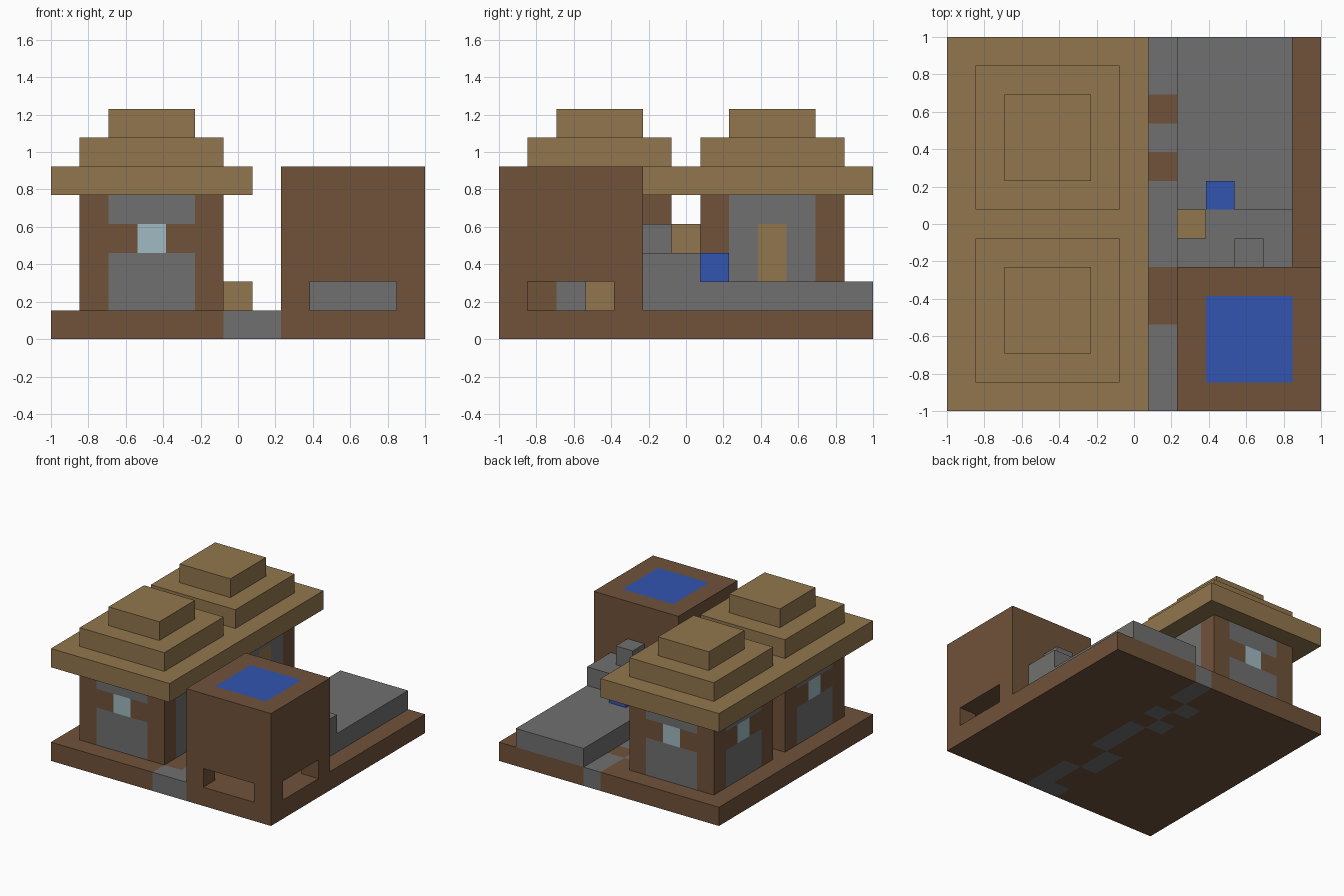
import bpy
import bmesh
from mathutils import Vector

if "Cube" in bpy.data.objects:
    bpy.data.objects.remove(bpy.data.objects["Cube"], do_unlink=True)

N = 13            # the village stands on a 13 x 13 plot of unit blocks
CELL = 2 / N


def material(name, rgb):
    mat = bpy.data.materials.new(name)
    mat.use_nodes = True
    mat.diffuse_color = (*rgb, 1)
    mat.node_tree.nodes["Principled BSDF"].inputs["Base Color"].default_value = (*rgb, 1)
    return mat


MATS = {
    "timber": material("brown timber", (0.162, 0.085, 0.042)),
    "stone": material("grey stone", (0.165, 0.163, 0.160)),
    "straw": material("tan straw", (0.285, 0.181, 0.075)),
    "water": material("blue water", (0.033, 0.091, 0.434)),
    "glass": material("pale blue glass", (0.35, 0.49, 0.54)),
}


def block(name, lo, hi, rule):
    """Box between two grid corners; rule is a colour or a function of the cell."""
    size = [b - a for a, b in zip(lo, hi)]
    plain = isinstance(rule, str)
    step = size if plain else (1, 1, 1)
    bm = bmesh.new()
    names = []
    for axis in range(3):
        u, v = (axis + 1) % 3, (axis + 2) % 3
        for end in (0, size[axis]):
            for a in range(0, size[u], step[u]):
                for b in range(0, size[v], step[v]):
                    corners = []
                    for da, db in ((0, 0), (1, 0), (1, 1), (0, 1)):
                        p = Vector(lo)
                        p[axis] += end
                        p[u] += a + da * step[u]
                        p[v] += b + db * step[v]
                        corners.append(bm.verts.new(
                            ((p.x - N / 2) * CELL, (p.y - N / 2) * CELL, p.z * CELL)))
                    face = bm.faces.new(corners if end else corners[::-1])
                    cell = [0, 0, 0]
                    cell[axis], cell[u], cell[v] = max(end - 1, 0), a, b
                    colour = rule if plain else rule(*cell)
                    if colour not in names:
                        names.append(colour)
                    face.material_index = names.index(colour)
    bmesh.ops.remove_doubles(bm, verts=bm.verts, dist=1e-4)
    mesh = bpy.data.meshes.new(name)
    bm.to_mesh(mesh)
    bm.free()
    for colour in names:
        mesh.materials.append(MATS[colour])
    obj = bpy.data.objects.new(name, mesh)
    bpy.context.collection.objects.link(obj)
    return obj


# Ground slab with a winding stone path
PATH = {6: (0, 3, 4, 8, 10), 7: (0, 1, 2, 5, 6, 7, 9, 11, 12)}
block("ground", (0, 0, 0), (N, N, 1),
      lambda i, j, k: "stone" if j in PATH.get(i, ()) else "timber")


# Hut walls: timber posts, stone panels, windows, and a door facing the path
def hut_wall(i, j, k):
    if i in (0, 4) and j in (0, 4):
        return "timber"
    along = j if i in (0, 4) else i
    if i == 4:
        return "straw" if along == 2 and k in (1, 2) else "stone"
    if k == 2:
        return "glass" if along == 2 else "timber"
    return "stone"


for side, y in (("front", 1), ("back", 7)):
    block(side + "_hut_walls", (1, y, 1), (6, y + 5, 5), hut_wall)
    block(side + "_hut_doorstep", (6, y + 2, 1), (7, y + 3, 2), "straw")
    block(side + "_roof_middle", (1, y, 6), (6, y + 5, 7), "straw")
    block(side + "_roof_cap", (2, y + 1, 7), (5, y + 4, 8), "straw")
block("shared_roof_eaves", (0, 0, 5), (7, N, 6), "straw")

# Water tower: four corner legs, open underneath, with a pool in the top
for x, side in ((8, "right"), (12, "left")):
    for y, end in ((0, "front"), (4, "back")):
        block(f"tower_{end}_{side}_leg", (x, y, 1), (x + 1, y + 1, 2), "timber")
block("water_tower", (8, 0, 2), (13, 5, 6),
      lambda i, j, k: "water" if k == 3 and 0 < i < 4 and 0 < j < 4 else "timber")

# Stone terrace with its raised step and small blocks
block("terrace", (8, 5, 1), (12, 13, 2), "stone")
block("terrace_step", (8, 5, 2), (12, 7, 3), "stone")
block("stone_block", (10, 5, 3), (11, 6, 4), "stone")
block("straw_block", (8, 6, 3), (9, 7, 4), "straw")
block("water_block", (9, 7, 2), (10, 8, 3), "water")
